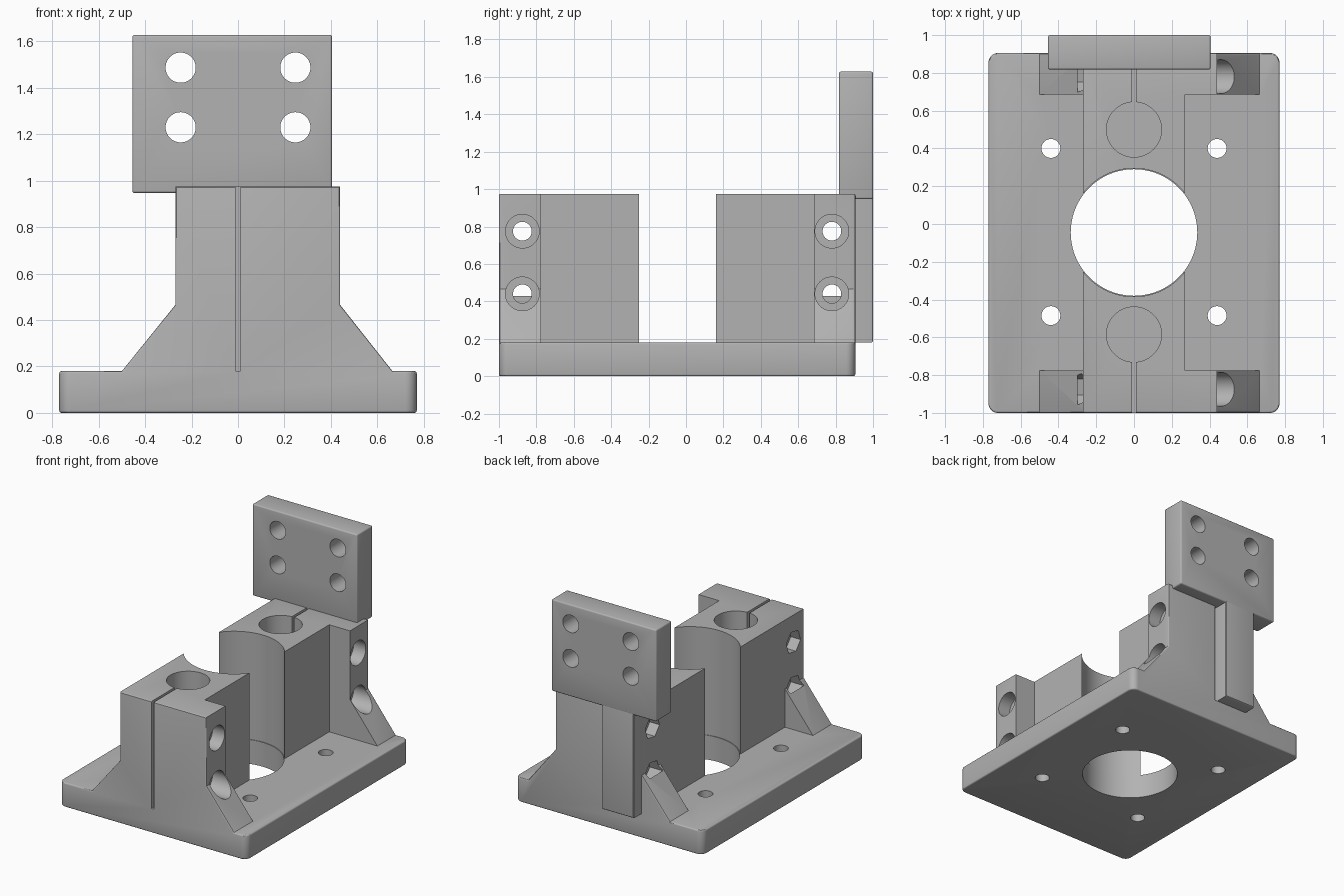
import bpy, bmesh, math
from mathutils import Matrix, Vector

if "Cube" in bpy.data.objects:
    bpy.data.objects.remove(bpy.data.objects["Cube"], do_unlink=True)

grey = bpy.data.materials.new("plain grey")
grey.use_nodes = True
grey.diffuse_color = (0.45, 0.45, 0.45, 1)
grey.node_tree.nodes["Principled BSDF"].inputs["Base Color"].default_value = (0.45, 0.45, 0.45, 1)

FRONT, BACK, DECK, TOP = -1.0, 0.905, 0.18, 0.975


def finish(name, bm):
    bmesh.ops.recalc_face_normals(bm, faces=bm.faces)
    mesh = bpy.data.meshes.new(name)
    bm.to_mesh(mesh)
    bm.free()
    mesh.materials.append(grey)
    obj = bpy.data.objects.new(name, mesh)
    bpy.context.collection.objects.link(obj)
    return obj


def prism(name, points, direction):
    """Extrude a closed outline of 3D points along a direction."""
    bm = bmesh.new()
    face = bm.faces.new([bm.verts.new(p) for p in points])
    ext = bmesh.ops.extrude_face_region(bm, geom=[face])
    moved = [v for v in ext["geom"] if isinstance(v, bmesh.types.BMVert)]
    bmesh.ops.translate(bm, verts=moved, vec=Vector(direction))
    return finish(name, bm)


def box(name, x0, x1, y0, y1, z0, z1):
    return prism(name, [(x0, y0, z0), (x1, y0, z0), (x1, y1, z0), (x0, y1, z0)],
                 (0, 0, z1 - z0))


def rod(start, end, radius, sides=64, spin=0.0):
    """Cylinder between two points, used for drilling."""
    a, b = Vector(start), Vector(end)
    turn = Vector((0, 0, 1)).rotation_difference(b - a).to_matrix().to_4x4()
    bm = bmesh.new()
    bmesh.ops.create_cone(bm, cap_ends=True, segments=sides, radius1=radius,
                          radius2=radius, depth=(b - a).length,
                          matrix=Matrix.Translation((a + b) / 2) @ turn
                          @ Matrix.Rotation(spin, 4, "Z"))
    return finish("drill", bm)


def select_only(obj):
    bpy.ops.object.select_all(action="DESELECT")
    obj.select_set(True)
    bpy.context.view_layer.objects.active = obj


def combine(target, tool, operation="DIFFERENCE"):
    select_only(target)
    mod = target.modifiers.new("combine", "BOOLEAN")
    mod.operation, mod.solver, mod.object = operation, "EXACT", tool
    bpy.ops.object.modifier_apply(modifier=mod.name)
    bpy.data.objects.remove(tool, do_unlink=True)


def soften(obj, rule, width=0.01):
    """Round the convex edges that satisfy a rule."""
    bm = bmesh.new()
    bm.from_mesh(obj.data)
    bmesh.ops.remove_doubles(bm, verts=bm.verts, dist=0.0005)
    bmesh.ops.dissolve_limit(bm, angle_limit=0.01, verts=bm.verts, edges=bm.edges)
    edges = [e for e in bm.edges if len(e.link_faces) == 2
             and e.calc_face_angle_signed() > 0.5 and rule(e)]
    bmesh.ops.bevel(bm, geom=edges, offset=width, segments=3, profile=0.5,
                    affect="EDGES", clamp_overlap=True)
    bm.to_mesh(obj.data)
    bm.free()


def shade(obj):
    select_only(obj)
    bpy.ops.object.shade_smooth_by_angle(angle=math.radians(30))


# Base plate with rounded corners
outline, r = [], 0.05
for cx, cy, quarter in ((0.72, BACK - r, 0), (-0.72, BACK - r, 1),
                        (-0.72, FRONT + r, 2), (0.72, FRONT + r, 3)):
    for i in range(9):
        a = math.pi / 2 * (quarter + i / 8)
        outline.append((cx + r * math.cos(a), cy + r * math.sin(a), 0))
mount = prism("clamp_mount", outline, (0, 0, DECK))

# Two clamp towers, each with a flared flange on its outer side
low = 0.1
flare = [(-0.5, low), (0.665, low), (0.665, DECK), (0.44, 0.465),
         (0.44, TOP), (-0.27, TOP), (-0.27, 0.465), (-0.5, DECK)]
for y0, y1, f0, f1 in ((FRONT, -0.2, FRONT, -0.775), (0.1, BACK, 0.685, BACK)):
    flange = prism("flange", [(x, f0, z) for x, z in flare], (0, f1 - f0, 0))
    combine(flange, box("tower", -0.27, 0.27, y0, y1, low, TOP), "UNION")
    combine(mount, flange, "UNION")


def outer_rim(edge):
    def on_rim(v):
        x, y, z = v.co
        return abs(y - FRONT) < 0.001 or abs(y - BACK) < 0.001 or abs(x) > 0.7 or z < 0.001
    return all(on_rim(v) for v in edge.verts)


soften(mount, outer_rim)

# Central bore, slightly tighter through the base
combine(mount, rod((0, -0.045, DECK), (0, -0.045, 1.2), 0.34, 96))
combine(mount, rod((0, -0.045, -0.1), (0, -0.045, 0.3), 0.335, 96))

# Base screw holes
for x in (-0.44, 0.44):
    for y in (-0.485, 0.4):
        combine(mount, rod((x, y, -0.1), (x, y, 0.3), 0.05, 40))

# Rod sockets and clamp slits
for y, edge in ((-0.585, FRONT - 0.1), (0.5, BACK + 0.1)):
    combine(mount, rod((0, y, DECK), (0, y, 1.2), 0.146))
    combine(mount, box("slit", -0.01, 0.01, min(y, edge), max(y, edge), DECK, 1.2))

# Clamp bolts: through hole, round counterbore on one side, nut pocket on the other
for y in (-0.875, 0.78):
    for z in (0.44, 0.775):
        combine(mount, rod((-0.7, y, z), (0.8, y, z), 0.05, 40)
                if z > 0.5 else rod((-0.3, y, z), (0.8, y, z), 0.05, 40))
        combine(mount, rod((0.34, y, z), (0.8, y, z), 0.09))
        combine(mount, rod((-0.3, y, z), (-0.19, y, z), 0.085, 6, math.radians(10)))
shade(mount)

# Rear support arm on one half of the clamp
arm = box("support_arm", -0.27, -0.01, BACK - 0.02, 1.0, DECK, 0.96)
soften(arm, lambda e: all(v.co.y > 0.99 for v in e.verts))
shade(arm)

# Raised mounting plate with four holes
plate = box("mounting_plate", -0.455, 0.405, 0.818, 1.0, 0.947, 1.628)
soften(plate, lambda e: True)
for x in (-0.247, 0.247):
    for z in (1.23, 1.487):
        combine(plate, rod((x, 0.7, z), (x, 1.1, z), 0.065, 48))
shade(plate)
